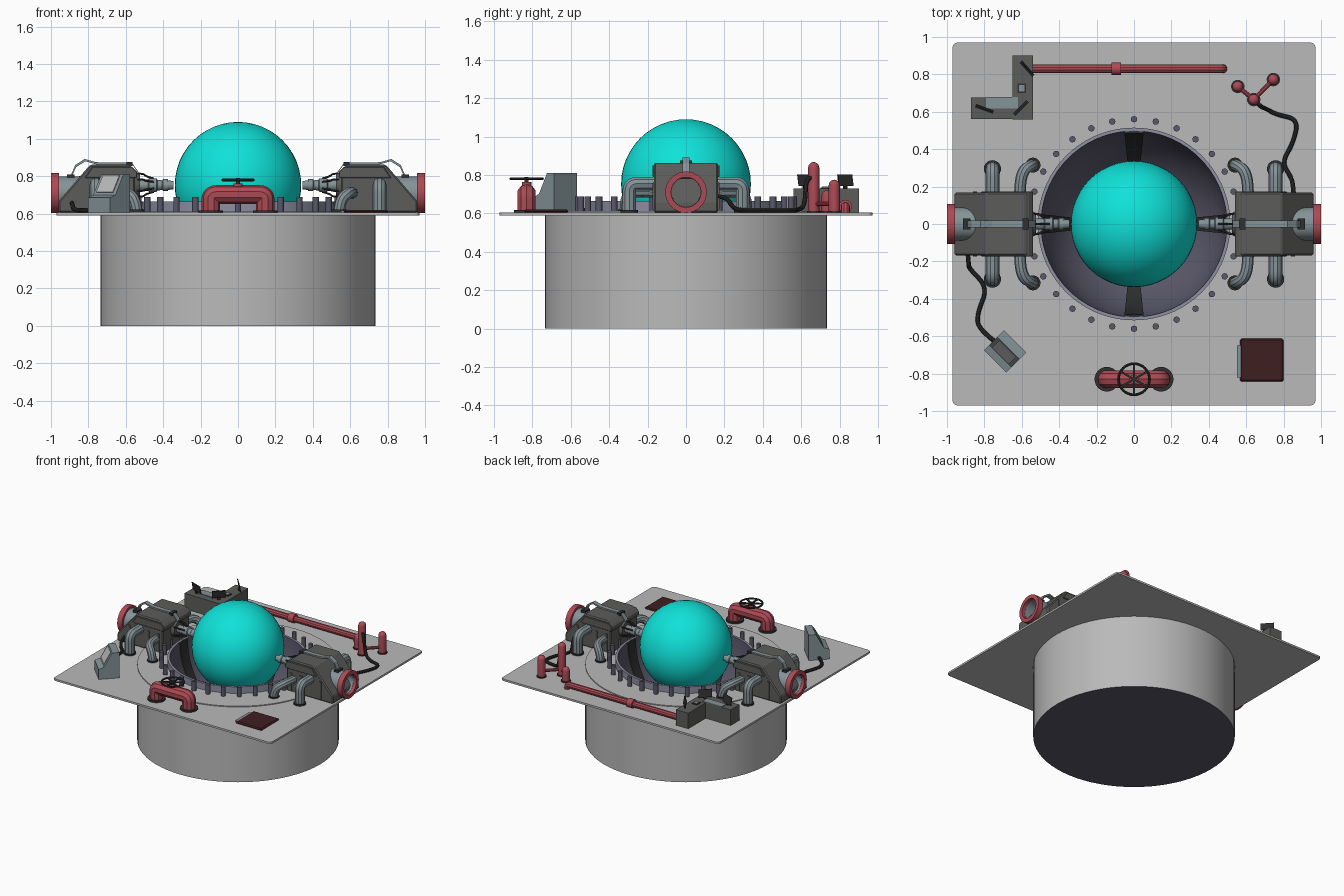
import bpy, bmesh, math
from mathutils import Matrix, Vector

if "Cube" in bpy.data.objects:
    bpy.data.objects.remove(bpy.data.objects["Cube"])

def srgb(r, g, b):
    return tuple(((c / 255 + 0.055) / 1.055) ** 2.4 for c in (r, g, b)) + (1,)

MATS = {}
for n, c in {"light grey": (186, 186, 186), "dark grey": (92, 92, 91), "blue grey": (132, 147, 152),
             "red": (172, 74, 84), "dark red": (64, 30, 33), "black": (48, 48, 48),
             "purple grey": (90, 88, 106), "pale purple": (142, 142, 162), "teal": (15, 226, 217)}.items():
    MATS[n] = bpy.data.materials.new(n)
    MATS[n].diffuse_color = srgb(*c)

def finish(name, bm, mats, smooth=True, matrix=None):
    if matrix is not None:
        bm.transform(matrix)
    bmesh.ops.remove_doubles(bm, verts=bm.verts, dist=1e-5)
    bmesh.ops.recalc_face_normals(bm, faces=bm.faces)
    for f in bm.faces:
        f.smooth = smooth
    for e in bm.edges:
        e.smooth = len(e.link_faces) == 2 and e.calc_face_angle(0) < math.radians(35)
    me = bpy.data.meshes.new(name)
    bm.to_mesh(me)
    bm.free()
    for m in ([mats] if isinstance(mats, str) else mats):
        me.materials.append(MATS[m])
    ob = bpy.data.objects.new(name, me)
    bpy.context.collection.objects.link(ob)
    return ob

def place(x, y, z, rz=0.0):
    return Matrix.Translation((x, y, z)) @ Matrix.Rotation(math.radians(rz), 4, 'Z')

def box(name, c, size, mat, rz=0, bevel=0.0, tilt=0):
    bm = bmesh.new()
    bmesh.ops.create_cube(bm, size=1, matrix=Matrix.Diagonal((*size, 1)))
    if bevel:
        bmesh.ops.bevel(bm, geom=bm.edges[:], offset=bevel, segments=1, affect='EDGES')
    return finish(name, bm, mat, False, place(*c, rz) @ Matrix.Rotation(math.radians(tilt), 4, 'X'))

def lathe(name, prof, mats, matrix=Matrix(), n=32, seg_mat=None, closed=False, a0=0, a1=360):
    """Revolve (radius, height) points about local z."""
    bm = bmesh.new()
    full = a1 - a0 == 360
    rows = []
    for i in range(n if full else n + 1):
        a = math.radians(a0 + (a1 - a0) * i / n)
        rows.append([bm.verts.new((r * math.cos(a), r * math.sin(a), z)) for r, z in prof])
    k = len(prof)
    for i in range(n):
        p, q = rows[i], rows[(i + 1) % len(rows)]
        for j in range(k if closed else k - 1):
            f = bm.faces.new((p[j], q[j], q[(j + 1) % k], p[(j + 1) % k]))
            f.material_index = seg_mat[j] if seg_mat else 0
    bmesh.ops.dissolve_degenerate(bm, dist=1e-6, edges=bm.edges[:])
    return finish(name, bm, mats, True, matrix)

def cyl(name, c, r, h, mat, n=24):
    return lathe(name, [(0, 0), (r, 0), (r, h), (0, h)], mat, Matrix.Translation(c), n)

def prism(name, prof, width, mat, matrix=Matrix(), bevel=0.0):
    """Extrude an (x, z) outline along local y."""
    bm = bmesh.new()
    a = [bm.verts.new((x, -width / 2, z)) for x, z in prof]
    b = [bm.verts.new((x, width / 2, z)) for x, z in prof]
    bm.faces.new(a)
    bm.faces.new(b[::-1])
    for i in range(len(a)):
        j = (i + 1) % len(a)
        bm.faces.new((a[i], b[i], b[j], a[j]))
    bmesh.ops.recalc_face_normals(bm, faces=bm.faces)
    if bevel:
        bmesh.ops.bevel(bm, geom=bm.edges[:], offset=bevel, segments=1, affect='EDGES')
    return finish(name, bm, mat, False, matrix)

def from_curve(name, cu, mat):
    tmp = bpy.data.objects.new(name + "_path", cu)
    bpy.context.collection.objects.link(tmp)
    ev = tmp.evaluated_get(bpy.context.evaluated_depsgraph_get())
    bm = bmesh.new()
    bm.from_mesh(ev.to_mesh())
    ev.to_mesh_clear()
    bpy.data.objects.remove(tmp)
    return finish(name, bm, mat)

def tube(name, pts, r, mat, order=3, res=3):
    cu = bpy.data.curves.new(name, 'CURVE')
    cu.dimensions = '3D'
    cu.bevel_depth, cu.bevel_resolution, cu.use_fill_caps = r, res, True
    sp = cu.splines.new('NURBS')
    sp.points.add(len(pts) - 1)
    for p, co in zip(sp.points, pts):
        p.co = (*co, 1)
    sp.use_endpoint_u, sp.order_u, sp.resolution_u = True, order, 6
    return from_curve(name, cu, mat)

# Square deck plate with rounded corners and a round opening
cu = bpy.data.curves.new("deck", 'CURVE')
cu.dimensions, cu.fill_mode, cu.extrude = '2D', 'BOTH', 0.0075
corners = [(sx * 0.945 + 0.025 * math.cos(math.radians(q + t)), sy * 0.945 + 0.025 * math.sin(math.radians(q + t)))
           for sx, sy, q in ((1, 1, 0), (-1, 1, 90), (-1, -1, 180), (1, -1, 270)) for t in (0, 30, 60, 90)]
hole = [(0.7 * math.cos(i * math.pi / 32), 0.7 * math.sin(i * math.pi / 32)) for i in range(64)]
for loop in (corners, hole):
    sp = cu.splines.new('POLY')
    sp.points.add(len(loop) - 1)
    sp.use_cyclic_u = True
    for p, (x, y) in zip(sp.points, loop):
        p.co = (x, y, 0, 1)
deck = from_curve("deck_plate", cu, "light grey")
deck.location.z = 0.5975

# Drum with raised rim and hollow bowl
def bowl_pt(t, inset=0.0):
    a = math.radians(t)
    return ((0.497 - inset) * math.cos(a), 0.66 - (0.54 - inset) * math.sin(a))
bowl = [bowl_pt(t) for t in range(0, 91, 9)]
lathe("drum", [(0, 0), (0.735, 0), (0.735, 0.612), (0.515, 0.612), (0.515, 0.665), (0.497, 0.665)] + bowl,
      ["light grey", "purple grey", "pale purple"], n=72, seg_mat=[1, 0, 0, 2, 2] + [1] * 11)
for a in range(0, 360, 90):
    strip = [bowl_pt(t, 0.0) for t in range(0, 64, 9)] + [bowl_pt(t, 0.012) for t in range(63, -1, -9)]
    lathe("bowl_strip", strip, "black", n=4, closed=True, a0=a - 6, a1=a + 6)
for i in range(30):
    a = math.radians(6 + 12 * i)
    cyl("rim_peg", (0.56 * math.cos(a), 0.56 * math.sin(a), 0.6), 0.017, 0.088, "purple grey", 12)

# Central ball
bm = bmesh.new()
bmesh.ops.create_uvsphere(bm, u_segments=48, v_segments=24, radius=0.338)
finish("ball", bm, "teal", True, Matrix.Translation((0, 0, 0.752)))

# Two mirrored side machines
for s in (1, -1):
    mir = Matrix.Diagonal((s, 1, 1, 1))
    along = mir @ Matrix.Translation((0, 0, 0)) @ Matrix.Rotation(math.pi / 2, 4, 'Y')
    def P(*pts):
        return [(s * x, y, z) for x, y, z in pts]
    prism("machine_body", [(0.55, 0.605), (0.55, 0.83), (0.58, 0.862), (0.79, 0.862), (0.96, 0.665), (0.96, 0.605)],
          0.335, "dark grey", mir, 0.008)
    prism("machine_lid", [(0.54, 0.79), (0.54, 0.825), (0.565, 0.85), (0.78, 0.85), (0.82, 0.79)],
          0.35, "dark grey", mir, 0.004)
    lathe("exhaust_pipe", [(0.088, 0.80), (0.088, 0.975), (0.076, 0.975), (0.076, 0.80)], "blue grey",
          Matrix.Translation((0, 0, 0.71)) @ along, closed=True)
    lathe("exhaust_flange", [(0.108, 0.957), (0.108, 1.0), (0.078, 1.0), (0.078, 0.957)], "red",
          Matrix.Translation((0, 0, 0.71)) @ along, closed=True)
    lathe("nozzle", [(0, 0.345), (0.022, 0.345), (0.026, 0.375), (0.032, 0.375), (0.032, 0.40), (0.026, 0.405),
                     (0.028, 0.43), (0.036, 0.435), (0.038, 0.475), (0.03, 0.48), (0.03, 0.56), (0, 0.56)],
          "blue grey", Matrix.Translation((0, 0, 0.752)) @ along, n=20)
    lathe("nozzle_mount", [(0, 0.525), (0.06, 0.525), (0.075, 0.56), (0, 0.56)], "dark grey",
          Matrix.Translation((0, 0, 0.752)) @ along, n=16)
    for k in range(6):
        a = math.radians(60 * k + 30)
        c, d = math.cos(a), math.sin(a)
        tube("nozzle_cable", P(*[(x, r * c, 0.752 + r * d) for x, r in
             ((0.45, 0.036), (0.49, 0.045), (0.51, 0.065), (0.56, 0.06))]), 0.006, "black", res=1)
    # Strap over the top with end clips
    top = [(0.53, 0.82), (0.57, 0.875), (0.66, 0.872), (0.76, 0.875), (0.82, 0.892), (0.87, 0.86), (0.9, 0.79)]
    prism("top_strap", top + [(x - 0.004, z - 0.012) for x, z in top[::-1]], 0.036, "blue grey", mir)
    box("strap_clip", (s * 0.895, 0, 0.795), (0.04, 0.06, 0.03), "black")
    box("strap_clip", (s * 0.58, 0, 0.865), (0.03, 0.06, 0.02), "black")
    # Elbow pipes running to the deck
    for t in (1, -1):
        tube("elbow_pipe", P(*[(0.757, t * y, z) for y, z in
             ((0.14, 0.755), (0.21, 0.755), (0.295, 0.755), (0.295, 0.67), (0.295, 0.6))]), 0.037, "blue grey")
        cyl("elbow_foot", (s * 0.757, t * 0.295, 0.603), 0.046, 0.014, "black")
        tube("inner_elbow_pipe", P((0.61, t * 0.14, 0.71), (0.61, t * 0.22, 0.715), (0.59, t * 0.29, 0.71),
             (0.545, t * 0.315, 0.67), (0.54, t * 0.315, 0.6)), 0.031, "blue grey")
        cyl("elbow_foot", (s * 0.54, t * 0.315, 0.603), 0.04, 0.018, "black")
        for x in (0.59, 0.68, 0.85):
            box("side_rib", (s * x, t * 0.168, 0.69), (0.02, 0.012, 0.14), "dark grey")

# Front valve with handwheel
tube("valve_pipe", [(-0.145, -0.83, 0.605), (-0.145, -0.83, 0.65), (-0.145, -0.83, 0.702), (-0.08, -0.83, 0.702),
                    (0.08, -0.83, 0.702), (0.145, -0.83, 0.702), (0.145, -0.83, 0.65), (0.145, -0.83, 0.605)],
     0.05, "red")
for x in (-0.145, 0.145):
    cyl("valve_foot", (x, -0.83, 0.603), 0.066, 0.015, "black")
cyl("valve_collar", (0, -0.83, 0.74), 0.025, 0.022, "red")
cyl("valve_stem", (0, -0.83, 0.74), 0.011, 0.05, "black", 12)
lathe("handwheel", [(0.083 + 0.007 * math.cos(k * math.pi / 4), 0.007 * math.sin(k * math.pi / 4)) for k in range(8)],
      "black", Matrix.Translation((0, -0.83, 0.78)), closed=True)
for a in (30, 90, 150):
    box("wheel_spoke", (0, -0.83, 0.78), (0.164, 0.011, 0.009), "black", a)

# Floor hatch
box("floor_hatch", (0.683, -0.728, 0.611), (0.232, 0.23, 0.018), "dark red", bevel=0.008)
box("hatch_hinge", (0.562, -0.735, 0.61), (0.022, 0.17, 0.014), "blue grey")

# Front console with screen and cable
cm = place(-0.743, -0.735, 0, 45)
prism("console", [(0, 0.605), (0, 0.685), (0.04, 0.70), (0.10, 0.81), (0.152, 0.81), (0.152, 0.605)],
      0.168, "blue grey", cm)
prism("console_screen", [(0.045, 0.713), (0.041, 0.716), (0.091, 0.806), (0.095, 0.803)], 0.125, "light grey", cm)
tube("console_cable", [(-0.89, -0.14, 0.66), (-0.885, -0.21, 0.65), (-0.88, -0.24, 0.617), (-0.78, -0.34, 0.617),
                       (-0.84, -0.48, 0.617), (-0.83, -0.57, 0.617), (-0.70, -0.66, 0.625)], 0.012, "black")

# L-shaped control desk with monitors
box("desk_arm", (-0.595, 0.73, 0.665), (0.11, 0.34, 0.13), "dark grey")
box("desk_wing", (-0.76, 0.62, 0.665), (0.222, 0.115, 0.13), "dark grey")
box("desk_panel", (-0.705, 0.648, 0.732), (0.17, 0.06, 0.006), "blue grey")
box("desk_key_plate", (-0.6, 0.725, 0.732), (0.045, 0.05, 0.006), "black")
box("desk_key", (-0.6, 0.725, 0.737), (0.03, 0.035, 0.006), "blue grey")
for x, y, a in ((-0.8, 0.615, -20), (-0.605, 0.62, 45), (-0.572, 0.83, -48)):
    box("monitor", (x, y, 0.772), (0.1, 0.007, 0.06), "black", a, tilt=10)
    box("monitor_stand", (x, y, 0.738), (0.02, 0.012, 0.02), "dark red", a)

# Long back pipe
tube("back_pipe", [(-0.54, 0.83, 0.635), (0.0, 0.83, 0.635), (0.44, 0.83, 0.635), (0.475, 0.83, 0.635),
                   (0.475, 0.83, 0.60)], 0.024, "red")
lathe("pipe_joint", [(0, -0.025), (0.034, -0.025), (0.034, 0.025), (0, 0.025)], "red",
      Matrix.Translation((-0.095, 0.83, 0.637)) @ Matrix.Rotation(math.pi / 2, 4, 'Y'), n=16)

# Three rounded posts with links and cable
posts = [(0.555, 0.735, 0.72), (0.64, 0.665, 0.867), (0.745, 0.772, 0.775)]
for x, y, z in posts:
    dome = [(0.029 * math.cos(math.radians(t)), z - 0.029 + 0.029 * math.sin(math.radians(t))) for t in range(0, 91, 18)]
    lathe("post", [(0, 0.6), (0.029, 0.6)] + dome, "red", Matrix.Translation((x, y, 0)), n=20)
    cyl("post_foot", (x, y, 0.603), 0.036, 0.01, "black")
for q in (posts[0], posts[2]):
    tube("post_link", [(posts[1][0], posts[1][1], 0.65), (q[0], q[1], 0.65)], 0.012, "red", order=2)
tube("post_cable", [(0.855, 0.15, 0.69), (0.85, 0.21, 0.69), (0.84, 0.25, 0.617), (0.79, 0.33, 0.617),
                    (0.85, 0.43, 0.617), (0.88, 0.56, 0.617), (0.76, 0.585, 0.617), (0.70, 0.62, 0.64),
                    (0.68, 0.625, 0.80), (0.645, 0.66, 0.78)], 0.012, "black")

for m in bpy.data.materials:
    if m.users and not m.is_grease_pencil:
        m.use_nodes = True
        m.node_tree.nodes["Principled BSDF"].inputs["Base Color"].default_value = m.diffuse_color
